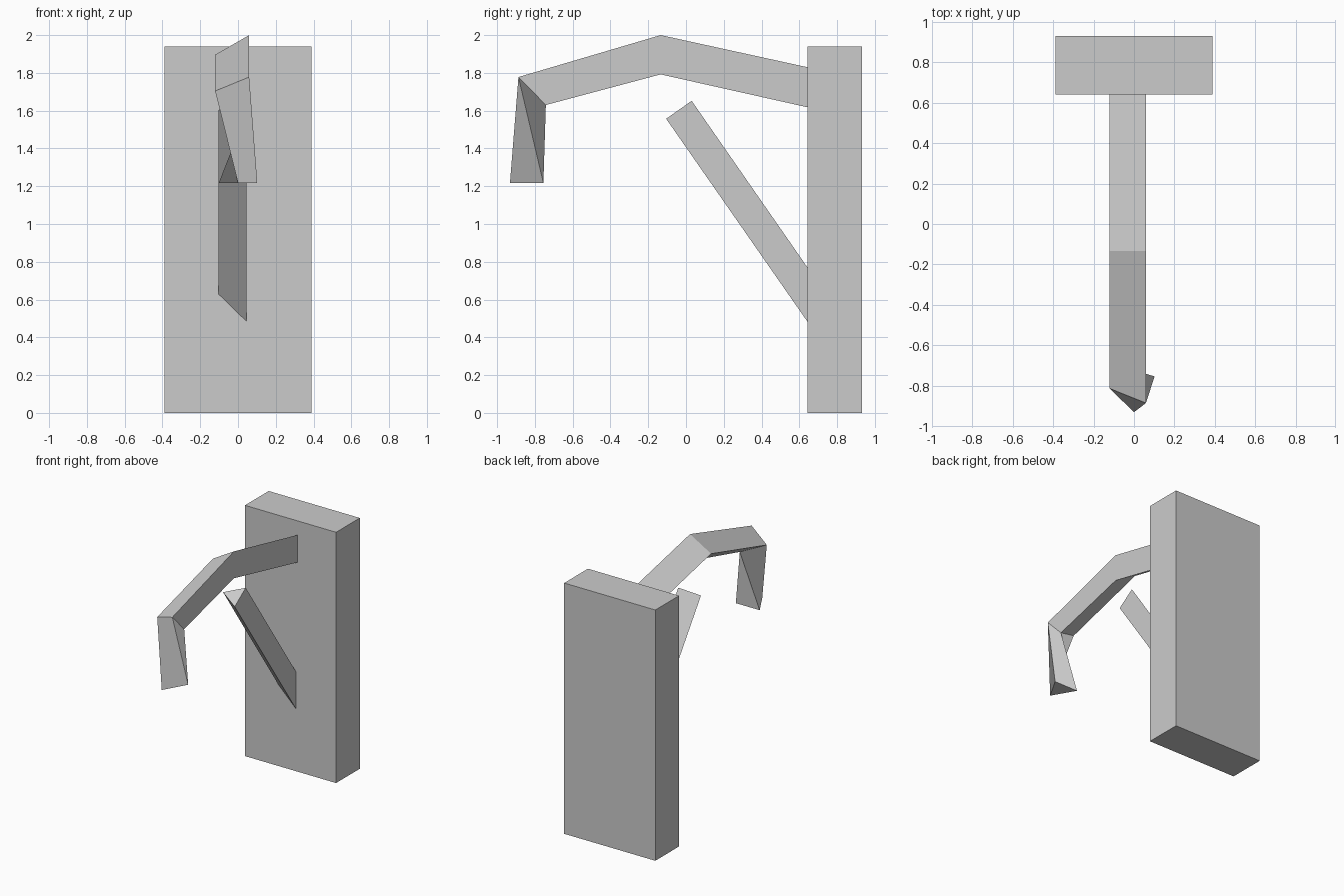
import bpy, bmesh

if "Cube" in bpy.data.objects:
    bpy.data.objects.remove(bpy.data.objects["Cube"])


def loft(name, rings):
    """Skin three-sided rings in order and cap both ends."""
    bm = bmesh.new()
    loops = [[bm.verts.new(p) for p in ring] for ring in rings]
    for a, b in zip(loops, loops[1:]):
        for i in range(3):
            j = (i + 1) % 3
            bm.faces.new((a[i], a[j], b[j], b[i]))
    bm.faces.new(loops[0][::-1])
    bm.faces.new(loops[-1])
    mesh = bpy.data.meshes.new(name)
    bm.to_mesh(mesh)
    bm.free()
    obj = bpy.data.objects.new(name, mesh)
    bpy.context.collection.objects.link(obj)
    return obj


def wedge_ring(upper, lower, x_left, x_right):
    """Triangle with a flat right side and a left edge at mid height."""
    (uy, uz), (ly, lz) = upper, lower
    return [(x_right, uy, uz),
            (x_left, (uy + ly) / 2, (uz + lz) / 2),
            (x_right, ly, lz)]


# Upright backing slab
bpy.ops.mesh.primitive_cube_add(size=1, location=(0, 0.787, 0.97))
slab = bpy.context.object
slab.name = "backing_slab"
slab.scale = (0.78, 0.29, 1.94)

# Bent arm, ending in a twisted drop to a level triangular tip
arm_profile = [((0.643, 1.83), (0.643, 1.618)),
               ((-0.134, 2.0), (-0.134, 1.792)),
               ((-0.887, 1.778), (-0.742, 1.63))]
arm_rings = [wedge_ring(u, l, -0.121, 0.059) for u, l in arm_profile]
arm_rings.append([(0.102, -0.755, 1.217), (0, -0.932, 1.217), (-0.102, -0.755, 1.217)])
loft("bent_arm", arm_rings)

# Slanted brace below the arm
brace_profile = [((0.643, 0.77), (0.643, 0.483)),
                 ((0.03, 1.652), (-0.105, 1.557))]
loft("slanted_brace", [wedge_ring(u, l, -0.102, 0.045) for u, l in brace_profile])
